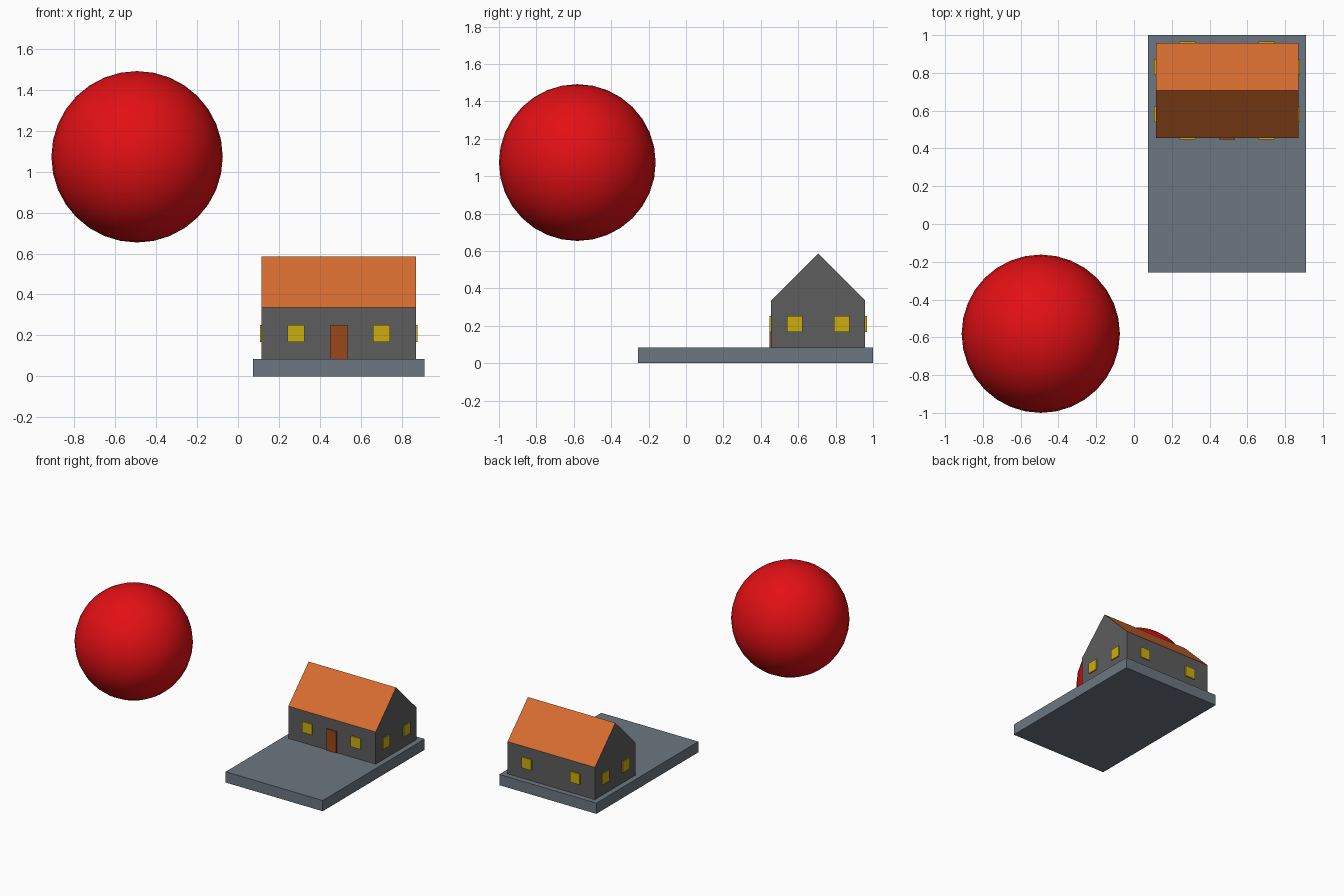
import bpy, bmesh

if "Cube" in bpy.data.objects:
    bpy.data.objects.remove(bpy.data.objects["Cube"])

U = 0.0838                      # base module
CX, CY = 0.4925, 1 - 3.5 * U    # house centre
T = 0.1 * U                     # how far windows and door stand out


def material(name, rgb):
    m = bpy.data.materials.new(name)
    m.diffuse_color = (*rgb, 1)
    m.use_nodes = True
    m.node_tree.nodes["Principled BSDF"].inputs["Base Color"].default_value = m.diffuse_color
    return m


GREY = material("wall_grey", (0.11, 0.11, 0.11))
SLATE = material("slate", (0.15, 0.18, 0.22))
ORANGE = material("roof_orange", (0.68, 0.15, 0.03))
YELLOW = material("window_yellow", (0.60, 0.43, 0.005))
BROWN = material("door_brown", (0.32, 0.065, 0.01))
RED = material("red", (0.76, 0.005, 0.007))


def box(name, centre, size, mat):
    bpy.ops.mesh.primitive_cube_add(size=1, location=centre)
    ob = bpy.context.object
    ob.name = name
    ob.scale = size
    ob.data.materials.append(mat)
    return ob


# ground slab
box("ground_slab", (CX, 1 - 7.5 * U, U / 2), (10 * U, 15 * U, U), SLATE)

# house: gabled profile extruded along x, sloping faces take the roof colour
profile = [(-3, 1), (3, 1), (3, 4), (0, 7), (-3, 4)]
bm = bmesh.new()
face = bm.faces.new([bm.verts.new((CX - 4.5 * U, CY + y * U, z * U)) for y, z in profile])
ext = bmesh.ops.extrude_face_region(bm, geom=[face], use_keep_orig=True)
new_verts = [g for g in ext["geom"] if isinstance(g, bmesh.types.BMVert)]
bmesh.ops.translate(bm, verts=new_verts, vec=(9 * U, 0, 0))
bmesh.ops.recalc_face_normals(bm, faces=bm.faces)
for f in bm.faces:
    f.material_index = int(0.3 < f.normal.z < 0.95)
mesh = bpy.data.meshes.new("house_body")
bm.to_mesh(mesh)
bm.free()
mesh.materials.append(GREY)
mesh.materials.append(ORANGE)
bpy.context.collection.objects.link(bpy.data.objects.new("house_body", mesh))

# windows: two on each wall
for s in (-1, 1):
    for i in (-1, 1):
        box("long_wall_window", (CX + i * 2.5 * U, CY + s * 3 * U, 2.5 * U), (U, 2 * T, U), YELLOW)
        box("gable_window", (CX + s * 4.5 * U, CY + i * 1.5 * U, 2.5 * U), (2 * T, U, U), YELLOW)

# front door
box("door", (CX, CY - 3 * U, 2 * U), (U, 2 * T, 2 * U), BROWN)

# floating ball
bpy.ops.mesh.primitive_uv_sphere_add(segments=32, ring_count=16, radius=5 * U,
                                     location=(-0.4935, -0.581, 1.073))
ball = bpy.context.object
ball.name = "ball"
ball.data.materials.append(RED)
bpy.ops.object.shade_smooth_by_angle()
